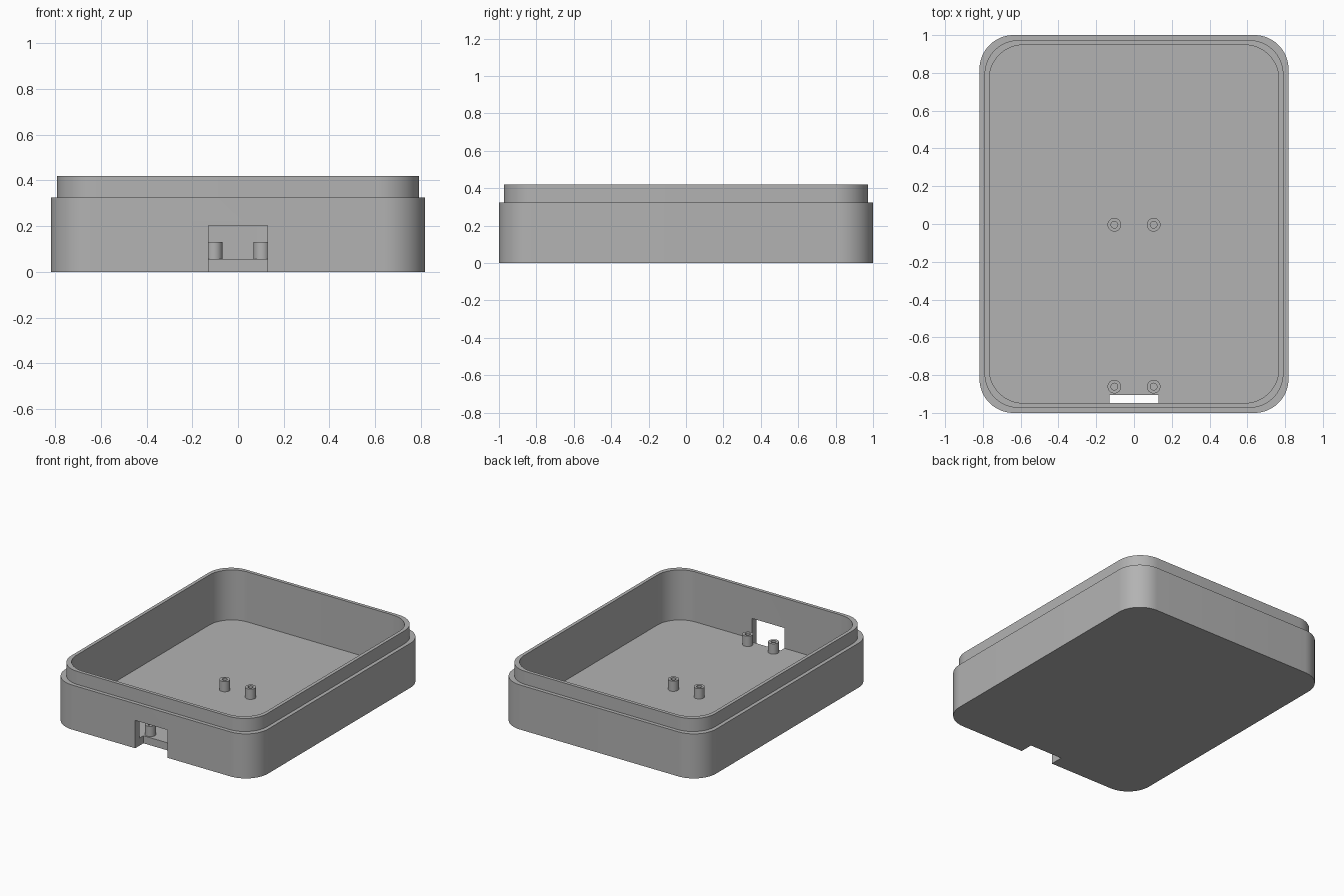
import bpy, bmesh
from math import sin, cos, pi

if "Cube" in bpy.data.objects:
    bpy.data.objects.remove(bpy.data.objects["Cube"], do_unlink=True)

grey = bpy.data.materials.new("light grey plastic")
grey.use_nodes = True
COLOUR = (0.45, 0.45, 0.45, 1)
grey.diffuse_color = COLOUR
grey.node_tree.nodes["Principled BSDF"].inputs["Base Color"].default_value = COLOUR

FLOOR = 0.055


def rounded_rect(hx, hy, r, z, steps=16):
    """Points around a rectangle with round corners."""
    points = []
    for i, (sx, sy) in enumerate([(1, 1), (-1, 1), (-1, -1), (1, -1)]):
        for k in range(steps + 1):
            a = (i + k / steps) * pi / 2
            points.append((sx * (hx - r) + r * cos(a), sy * (hy - r) + r * sin(a), z))
    return points


def circle(r, z, steps=32):
    return [(r * cos(2 * pi * k / steps), r * sin(2 * pi * k / steps), z) for k in range(steps)]


def stack(name, loops):
    """Join stacked outlines into one closed skin, capped at both ends."""
    bm = bmesh.new()
    rings = [[bm.verts.new(p) for p in loop] for loop in loops]
    n = len(rings[0])
    for low, high in zip(rings, rings[1:]):
        for k in range(n):
            j = (k + 1) % n
            bm.faces.new((low[k], low[j], high[j], high[k]))
    bm.faces.new(rings[0][::-1])
    bm.faces.new(rings[-1])
    bmesh.ops.recalc_face_normals(bm, faces=bm.faces)
    mesh = bpy.data.meshes.new(name)
    bm.to_mesh(mesh)
    bm.free()
    mesh.materials.append(grey)
    obj = bpy.data.objects.new(name, mesh)
    bpy.context.collection.objects.link(obj)
    return obj


def smooth(obj):
    bpy.ops.object.select_all(action="DESELECT")
    obj.select_set(True)
    bpy.context.view_layer.objects.active = obj
    bpy.ops.object.shade_smooth_by_angle(angle=pi / 6)


# Tray: outer wall, step, raised lip, inner wall and floor
tray = stack("tray", [
    rounded_rect(0.818, 1.0, 0.18, 0),
    rounded_rect(0.818, 1.0, 0.18, 0.325),
    rounded_rect(0.791, 0.973, 0.18, 0.325),
    rounded_rect(0.791, 0.973, 0.18, 0.42),
    rounded_rect(0.766, 0.948, 0.18, 0.42),
    rounded_rect(0.766, 0.948, 0.18, FLOOR),
])

# Port opening through the front wall and the edge of the floor
bpy.ops.mesh.primitive_cube_add(size=1, location=(0, -1.0, 0.05))
cutter = bpy.context.object
cutter.name = "port_cutter"
cutter.scale = (0.26, 0.19, 0.306)
cut = tray.modifiers.new("port", "BOOLEAN")
cut.operation = "DIFFERENCE"
cut.solver = "EXACT"
cut.object = cutter
bpy.context.view_layer.objects.active = tray
bpy.ops.object.modifier_apply(modifier=cut.name)
bpy.data.objects.remove(cutter, do_unlink=True)
smooth(tray)

# Four hollow mounting posts
for row, y in (("front", -0.861), ("middle", -0.004)):
    for side, x in (("right", -0.104), ("left", 0.104)):
        post = stack(f"{row}_{side}_post", [
            circle(0.036, FLOOR - 0.01), circle(0.036, 0.13),
            circle(0.018, 0.13), circle(0.018, FLOOR + 0.001),
        ])
        post.location = (x, y, 0)
        smooth(post)
